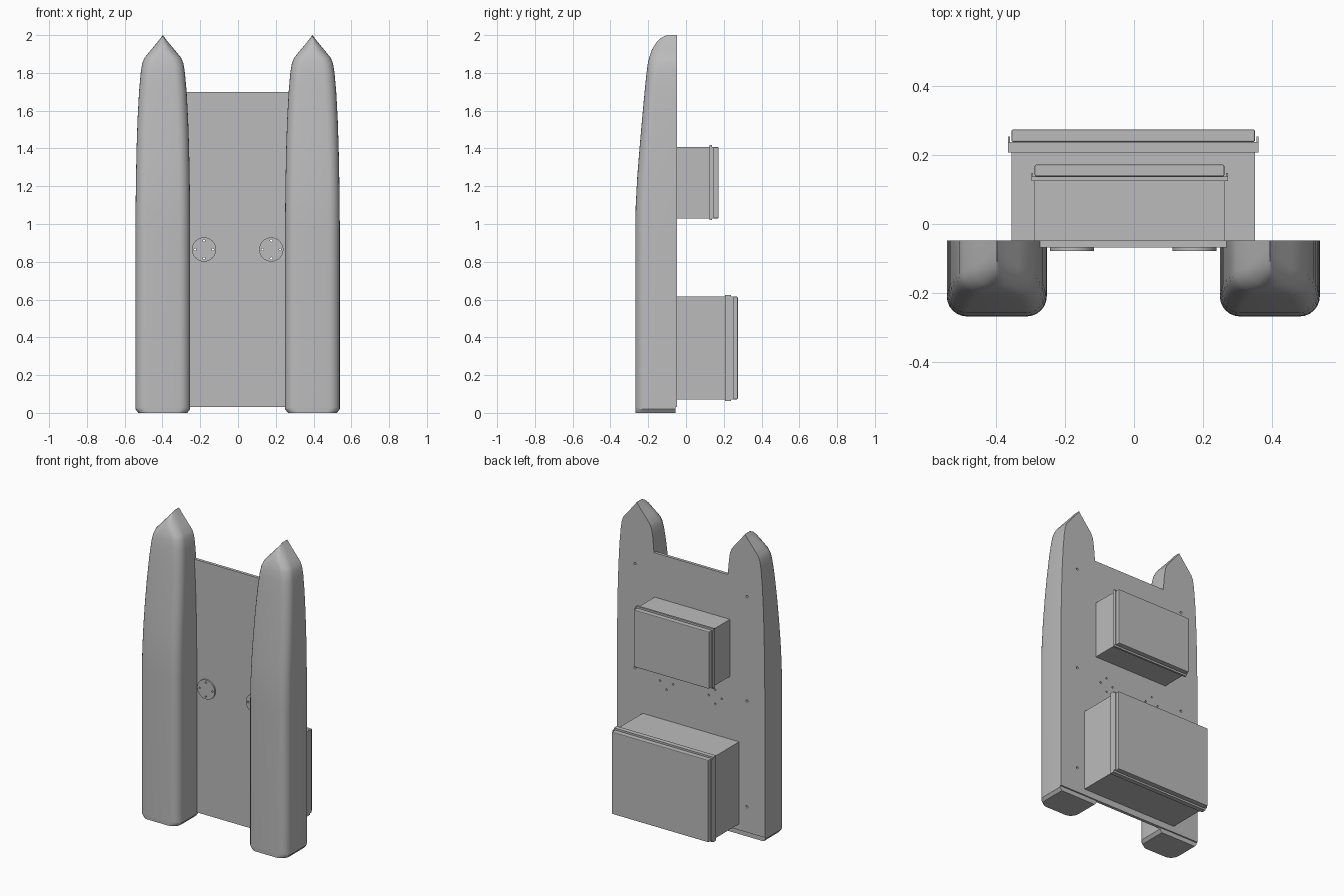
import bpy
import bmesh
import math
from mathutils import Matrix, Vector

if "Cube" in bpy.data.objects:
    bpy.data.objects.remove(bpy.data.objects["Cube"])

grey = bpy.data.materials.new("plain grey")
grey.use_nodes = True
grey.diffuse_color = (0.5, 0.5, 0.5, 1)
grey.node_tree.nodes["Principled BSDF"].inputs["Base Color"].default_value = grey.diffuse_color

MID = -0.002      # sideways centre of the boat
DECK = -0.048     # deck surface
UNDER = -0.068    # underside of the bridge plate


def finish(name, bm, smooth=False):
    bmesh.ops.recalc_face_normals(bm, faces=bm.faces)
    mesh = bpy.data.meshes.new(name)
    bm.to_mesh(mesh)
    bm.free()
    mesh.materials.append(grey)
    ob = bpy.data.objects.new(name, mesh)
    bpy.context.collection.objects.link(ob)
    if smooth:
        bpy.ops.object.select_all(action="DESELECT")
        ob.select_set(True)
        bpy.context.view_layer.objects.active = ob
        bpy.ops.object.shade_smooth_by_angle(angle=math.radians(30))
    return ob


def block(name, x, y, z, bevel=0):
    """Box from (low, high) ranges."""
    bm = bmesh.new()
    spans = (x, y, z)
    place = Matrix.Translation([sum(s) / 2 for s in spans])
    size = Matrix.Diagonal([s[1] - s[0] for s in spans] + [1])
    bmesh.ops.create_cube(bm, size=1, matrix=place @ size)
    if bevel:
        bmesh.ops.bevel(bm, geom=bm.edges[:], offset=bevel, segments=2,
                        profile=0.5, affect="EDGES")
    return finish(name, bm)


def add_rod(bm, x, z, y0, y1, radius, sides):
    """Round rod running front to back."""
    place = Matrix.Translation((x, (y0 + y1) / 2, z)) @ Matrix.Rotation(math.pi / 2, 4, "X")
    bmesh.ops.create_cone(bm, cap_ends=True, segments=sides, radius1=radius,
                          radius2=radius, depth=y1 - y0, matrix=place)


# Hull stations: height, half width, keel depth, deck
STATIONS = [
    (0, 0.13, -0.268, -0.056), (0.02, 0.145, -0.268, -0.056),
    (0.03, 0.145, -0.268, -0.056), (0.031, 0.145, -0.268, DECK),
    (0.98, 0.145, -0.268, DECK), (1.1, 0.144, -0.266, DECK),
    (1.25, 0.142, -0.258, DECK), (1.4, 0.139, -0.246, DECK),
    (1.55, 0.134, -0.233, DECK), (1.7, 0.126, -0.219, DECK),
    (1.8, 0.117, -0.209, DECK), (1.85, 0.109, -0.202, DECK),
    (1.88, 0.097, -0.195, DECK), (1.92, 0.064, -0.182, DECK),
    (1.96, 0.031, -0.158, DECK), (1.985, 0.011, -0.132, DECK),
    (2, 0.0005, -0.1, DECK),
]


def hull(name, cx):
    bm = bmesh.new()
    rings = []
    steps = 6
    for z, half, keel, deck in STATIONS:
        rx = min(0.058, half * 0.9)
        ry = min(0.058, (deck - keel) * 0.8)
        ring = [(half, deck)]
        for i in range(steps + 1):
            a = i / steps * math.pi / 2
            ring.append((half - rx + rx * math.cos(a), keel + ry - ry * math.sin(a)))
        ring += [(-x, y) for x, y in reversed(ring)]
        rings.append([bm.verts.new((cx + x, y, z)) for x, y in ring])
    for low, high in zip(rings, rings[1:]):
        for i in range(len(low)):
            j = (i + 1) % len(low)
            bm.faces.new((low[i], low[j], high[j], high[i]))
    bm.faces.new(rings[0])
    bm.faces.new(rings[-1])
    return finish(name, bm, smooth=True)


left_hull = hull("left_hull", MID + 0.396)
right_hull = hull("right_hull", MID - 0.396)
bridge_plate = block("bridge_plate", (MID - 0.32, MID + 0.32), (UNDER, DECK), (0.03, 1.7))

# Round mounts under the plate and the screw holes through them
drilled = [left_hull, right_hull, bridge_plate]
holes = bmesh.new()
for side, label in ((1, "left"), (-1, "right")):
    cx, cz = MID + side * 0.178, 0.865
    mount = bmesh.new()
    add_rod(mount, cx, cz, UNDER - 0.01, UNDER, 0.064, 48)
    drilled.append(finish(label + "_round_mount", mount, smooth=True))
    for k in range(4):
        a = k * math.pi / 2
        add_rod(holes, cx + 0.047 * math.cos(a), cz + 0.047 * math.sin(a),
                UNDER - 0.03, DECK + 0.02, 0.006, 12)
    # Deck screw holes above each hull
    for z in (0.2, 0.9, 1.59):
        add_rod(holes, MID + side * 0.41, z, DECK - 0.02, DECK + 0.02, 0.008, 12)
hole_cutter = finish("hole_cutter", holes)
hole_cutter.hide_render = True
hole_cutter.hide_set(True)
for ob in drilled:
    mod = ob.modifiers.new("holes", "BOOLEAN")
    mod.operation = "DIFFERENCE"
    mod.solver = "EXACT"
    mod.object = hole_cutter


def case(name, x, z, flange, lip, top):
    """Storage case: body, flange, side lips and lid."""
    block(name + "_body", x, (DECK, flange[1]), z)
    fx = (x[0] - 0.01, x[1] + 0.01)
    fz = (z[0] - 0.01, z[1] + 0.01)
    block(name + "_flange", fx, flange, fz)
    block(name + "_lid", x, (flange[1], top), z, bevel=0.004)
    for label, edge in (("right", fx[0]), ("left", fx[1] - 0.005)):
        block(name + "_" + label + "_lip", (edge, edge + 0.005), (flange[1], lip), z)


case("rear_case", (-0.355, 0.351), (0.072, 0.615), (0.207, 0.238), 0.254, 0.274)
case("forward_case", (-0.288, 0.262), (1.03, 1.407), (0.125, 0.138), 0.148, 0.172)
